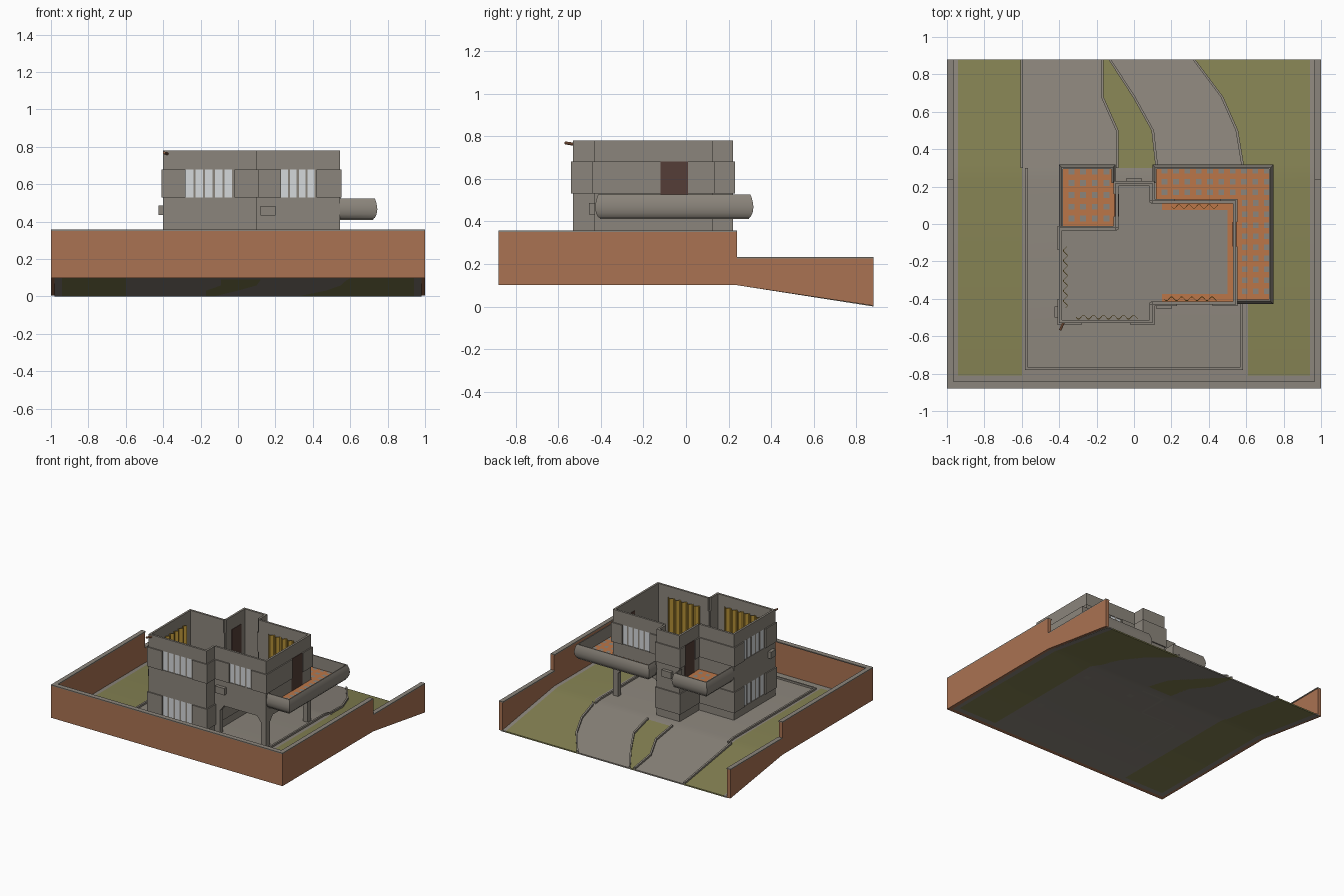
import bpy, bmesh, math
from mathutils import Vector

if "Cube" in bpy.data.objects:
    bpy.data.objects.remove(bpy.data.objects["Cube"])


def material(name, r, g, b):
    m = bpy.data.materials.new(name)
    m.diffuse_color = (r, g, b, 1)
    m.use_nodes = True
    m.node_tree.nodes["Principled BSDF"].inputs["Base Color"].default_value = m.diffuse_color
    return m


GREY = material("concrete grey", .26, .235, .20)
BRICK = material("brick brown", .40, .17, .085)
GRASS = material("grass green", .23, .22, .085)
DOOR = material("dark door brown", .09, .048, .038)
GOLD = material("curtain gold", .50, .30, .04)
TILE = material("terracotta tile", .50, .18, .065)
GLASS = material("window white", .66, .69, .71)


def finish(name, bm, *mats, smooth=False):
    bmesh.ops.recalc_face_normals(bm, faces=bm.faces[:])
    me = bpy.data.meshes.new(name)
    bm.to_mesh(me)
    bm.free()
    for m in mats:
        me.materials.append(m)
    ob = bpy.data.objects.new(name, me)
    bpy.context.collection.objects.link(ob)
    if smooth:
        bpy.ops.object.select_all(action='DESELECT')
        ob.select_set(True)
        bpy.context.view_layer.objects.active = ob
        bpy.ops.object.shade_smooth_by_angle(angle=math.radians(40))
    return ob


def prism(name, pts, axis, a0, a1, mat):
    """Extrude a 2D outline along an axis."""
    place = {'x': lambda u, v, a: (a, u, v), 'y': lambda u, v, a: (u, a, v),
             'z': lambda u, v, a: (u, v, a)}[axis]
    bm = bmesh.new()
    lo, hi = ([bm.verts.new(place(u, v, a)) for u, v in pts] for a in (a0, a1))
    bm.faces.new(lo)
    bm.faces.new(hi)
    for i in range(len(pts)):
        j = (i + 1) % len(pts)
        bm.faces.new((lo[i], lo[j], hi[j], hi[i]))
    return finish(name, bm, mat)


def box(name, x0, x1, y0, y1, z0, z1, mat):
    return prism(name, [(x0, y0), (x1, y0), (x1, y1), (x0, y1)], 'z', z0, z1, mat)


# ---------- ground ----------
def height(y):
    return .11 - .10 * max(0, y - .24) / .64


def interp(pts, y):
    for (ya, xa), (yb, xb) in zip(pts, pts[1:]):
        if y <= yb:
            return xa + (xb - xa) * max(0, y - ya) / (yb - ya)
    return pts[-1][1]


def strip(name, left, right, y0, y1, mat, up=0.0, thick=.01):
    """Ground strip between two edge curves, following the slope."""
    ys = sorted({y0, y1} | {y for y in (.24, .32, .41, .5, .59, .68, .78) if y0 < y < y1})
    bm = bmesh.new()
    rings = []
    for y in ys:
        a, b, z = interp(left, y), interp(right, y), height(y) + up
        rings.append([bm.verts.new(p) for p in
                      ((a, y, z), (b, y, z), (b, y, z - thick), (a, y, z - thick))])
    for p, q in zip(rings, rings[1:]):
        for i in range(4):
            bm.faces.new((p[i], p[(i + 1) % 4], q[(i + 1) % 4], q[i]))
    bm.faces.new(rings[0])
    bm.faces.new(rings[-1])
    finish(name, bm, mat, smooth=True)


def const(x):
    return [(-.88, x), (.88, x)]


def shift(c, d):
    return [(y, x + d) for y, x in c]


L_EDGE = [(-.88, -.60), (.50, -.60), (.88, -.60)]
R_EDGE = [(-.88, .61), (.28, .61), (.32, .58), (.5, .55), (.68, .47), (.88, .32)]
I_LEFT = [(.30, -.09), (.5, -.09), (.68, -.17), (.88, -.17)]
I_RIGHT = [(.30, .12), (.32, .12), (.5, .10), (.68, .0), (.88, -.13)]
strip("left_lawn", const(-.94), L_EDGE, -.81, .88, GRASS)
strip("right_lawn", R_EDGE, const(.94), -.81, .88, GRASS)
strip("forecourt", L_EDGE, R_EDGE, -.85, .30, GREY)
strip("left_drive", L_EDGE, I_LEFT, .30, .88, GREY)
strip("right_drive", I_RIGHT, R_EDGE, .30, .88, GREY)
strip("island_lawn", I_LEFT, I_RIGHT, .30, .88, GRASS)
for s in (-1, 1):
    e = sorted((s * .98, s * .94))
    strip("wall_gutter", const(e[0]), const(e[1]), -.85, .88, GREY)
    e = sorted((s * .94, s * .60))
    strip("front_gutter", const(e[0]), const(e[1]), -.85, -.81, GREY)
for nm, c, y0 in (("left_kerb", L_EDGE, .30), ("right_kerb", R_EDGE, .30),
                  ("island_kerb_left", I_LEFT, .30), ("island_kerb_right", I_RIGHT, .30),
                  ("court_kerb_left", const(-.575), -.78), ("court_kerb_right", const(.575), -.78)):
    strip(nm, shift(c, -.007), shift(c, .007), y0, .88 if y0 > 0 else .30, GREY, .014, .024)
box("court_kerb_front", -.58, .58, -.78, -.768, .105, .124, GREY)

# ---------- boundary walls with concrete caps ----------
SIDE = [(-.88, .10), (.24, .10), (.88, .004), (.88, .225), (.24, .225), (.24, .35), (-.88, .35)]
for s in (-1, 1):
    x0, x1 = sorted((s * .97, s))
    prism("side_wall", SIDE, 'x', x0, x1, BRICK)
    c0, c1 = sorted((s * .965, s))
    box("side_wall_cap", c0, c1, -.88, .24, .349, .357, GREY)
    box("side_wall_low_cap", c0, c1, .24, .88, .224, .232, GREY)
box("front_wall", -.97, .97, -.88, -.85, .10, .35, BRICK)
box("front_wall_cap", -.965, .965, -.88, -.842, .349, .357, GREY)


# ---------- house walls ----------
def wall_box(name, p, q, s0, s1, o0, o1, z0, z1, mat):
    """Box along edge p-q, from s0 to s1, between outward offsets o0 and o1."""
    p, q = Vector(p), Vector(q)
    d = (q - p).normalized()
    n = Vector((d.y, -d.x))
    pts = [p + d * s + n * o for s, o in ((s0, o0), (s1, o0), (s1, o1), (s0, o1))]
    prism(name, pts, 'z', z0, z1, mat)


def storey(name, outline, openings, z0, b0, b1, z1):
    """Walls with a proud band between b0 and b1, cut by windows and doors."""
    for i, p in enumerate(outline):
        q = outline[(i + 1) % len(outline)]
        length = (Vector(q) - Vector(p)).length
        wall_box(name + "_lower_wall", p, q, 0, length, -.016, 0, z0, b0, GREY)
        if b1 < z1:
            wall_box(name + "_upper_wall", p, q, 0, length, -.016, 0, b1, z1, GREY)
        start = -.009
        for s0, s1, kind in openings.get(i, []):
            wall_box(name + "_band", p, q, start, s0, -.016, .009, b0, b1, GREY)
            start = s1
            if kind == "door":
                wall_box("door", p, q, s0, s1, -.019, .003, z0 + .05, b1, DOOR)
                continue
            n = max(3, round((s1 - s0) / .052))
            w = (s1 - s0) / n
            for k in range(n):
                a = s0 + k * w
                wall_box("window_pane", p, q, a, a + w - .011, -.012, -.005, b0, b1, GLASS)
                wall_box("window_mullion", p, q, a + w - .011, a + w, -.014, -.002, b0, b1, GREY)
        wall_box(name + "_band", p, q, start, length + .009, -.016, .009, b0, b1, GREY)


UPPER = [(-.40, -.53), (.10, -.53), (.10, -.43), (.545, -.43), (.545, .125),
         (.10, .125), (.10, .22), (-.10, .22), (-.10, -.02), (-.40, -.02)]
LOWER = [(-.40, -.53), (.10, -.53), (.10, .22), (-.10, .22), (-.10, -.02), (-.40, -.02)]
storey("first_floor", UPPER, {0: [(.12, .38, "window")], 2: [(.13, .32, "window")],
                              3: [(.31, .44, "door")], 4: [(.085, .325, "window")],
                              7: [(.06, .18, "door")], 9: [(.12, .38, "window")]},
       .37, .53, .68, .78)
storey("ground_floor", LOWER, {0: [(.12, .38, "window")], 5: [(.12, .38, "window")]},
       .10, .17, .33, .37)
prism("floor_slab", [(x * .995, y * .995) for x, y in UPPER], 'z', .36, .42, GREY)

# terracotta margin of the right-hand room
for x0, x1, y0, y1 in ((.15, .53, .075, .11), (.50, .53, -.415, .075), (.15, .50, -.415, -.375)):
    box("room_floor_margin", x0, x1, y0, y1, .418, .423, TILE)


# ---------- open carport frames with haunched corners ----------
def frame(name, a, b, axis, d0, d1):
    prism(name, [(a, .10), (a + .045, .10), (a + .045, .29), (a + .08, .335), (b - .08, .335),
                 (b - .045, .29), (b - .045, .10), (b, .10), (b, .37), (a, .37)], axis, d0, d1, GREY)


frame("carport_front", .10, .545, 'y', -.43, -.39)
frame("carport_back", .10, .545, 'y', .085, .125)
frame("carport_side", -.43, .125, 'x', .505, .545)


# ---------- balconies ----------
PROFILE = [(-.03, .41), (-.012, .42), (-.002, .44), (.002, .467), (-.002, .495),
           (-.008, .515), (-.012, .525), (-.02, .525), (-.02, .41)]


def parapet(name, path):
    """Sweep the rounded parapet section along a path, mitred at corners."""
    path = [Vector(p) for p in path]
    nor = [Vector(((b - a).y, -(b - a).x)).normalized() for a, b in zip(path, path[1:])]
    bm = bmesh.new()
    rings = []
    for i, p in enumerate(path):
        a, b = nor[max(0, i - 1)], nor[min(i, len(nor) - 1)]
        m = a + b if a != b else a
        rings.append([bm.verts.new((*(p + m * o), z)) for o, z in PROFILE])
    for p, q in zip(rings, rings[1:]):
        for i in range(len(PROFILE)):
            j = (i + 1) % len(PROFILE)
            bm.faces.new((p[i], p[j], q[j], q[i]))
    bm.faces.new(rings[0])
    bm.faces.new(rings[-1])
    finish(name, bm, GREY, smooth=True)


def tiles(x0, x1, y0, y1):
    """Slab with terracotta paving and regular grey insets."""
    box("balcony_slab", x0, x1, y0, y1, .411, .428, GREY)
    nx, ny = round((x1 - x0) / .03), round((y1 - y0) / .03)
    bm = bmesh.new()
    v = [[bm.verts.new((x0 + (x1 - x0) * i / nx, y0 + (y1 - y0) * j / ny, .43))
          for j in range(ny + 1)] for i in range(nx + 1)]
    for i in range(nx):
        for j in range(ny):
            f = bm.faces.new((v[i][j], v[i + 1][j], v[i + 1][j + 1], v[i][j + 1]))
            f.material_index = int(i % 2 == 1 and j % 2 == 1)
    finish("balcony_paving", bm, TILE, GREY)


parapet("right_parapet", [(.545, -.425), (.743, -.425), (.743, .315), (.10, .315), (.10, .22)])
parapet("left_parapet", [(-.10, .22), (-.10, .315), (-.40, .315), (-.40, -.02)])
tiles(.547, .725, -.405, .127)
tiles(.118, .725, .127, .297)
tiles(-.382, -.10, -.018, .297)


# ---------- pleated curtains ----------
def curtain(p, q, z0=.425, z1=.70):
    p, q = Vector(p), Vector(q)
    d = (q - p).normalized()
    n = Vector((d.y, -d.x))
    count = round((q - p).length / .009)
    line = [p.lerp(q, k / count) + n * .011 * math.sin(k * math.pi / 3) for k in range(count + 1)]
    pts = [c + n * .002 for c in line] + [c - n * .002 for c in reversed(line)]
    prism("curtain", pts, 'z', z0, z1, GOLD)


curtain((-.31, -.498), (.02, -.498))
curtain((.16, -.40), (.44, -.40))
curtain((.20, .094), (.45, .094))
curtain((-.367, -.45), (-.367, -.12))

# ---------- small outside fittings ----------
box("front_air_unit", .12, .20, -.455, -.43, .432, .485, GREY)
box("left_air_unit", -.425, -.40, -.50, -.44, .435, .487, GREY)
box("back_air_unit", -.04, .04, .22, .245, .435, .487, GREY)
bpy.ops.mesh.primitive_cylinder_add(vertices=10, radius=.007, depth=.05,
                                    location=(-.385, -.545, .765), rotation=(math.radians(82), 0, -.4))
spout = bpy.context.object
spout.name = "roof_spout"
spout.data.materials.append(BRICK)
